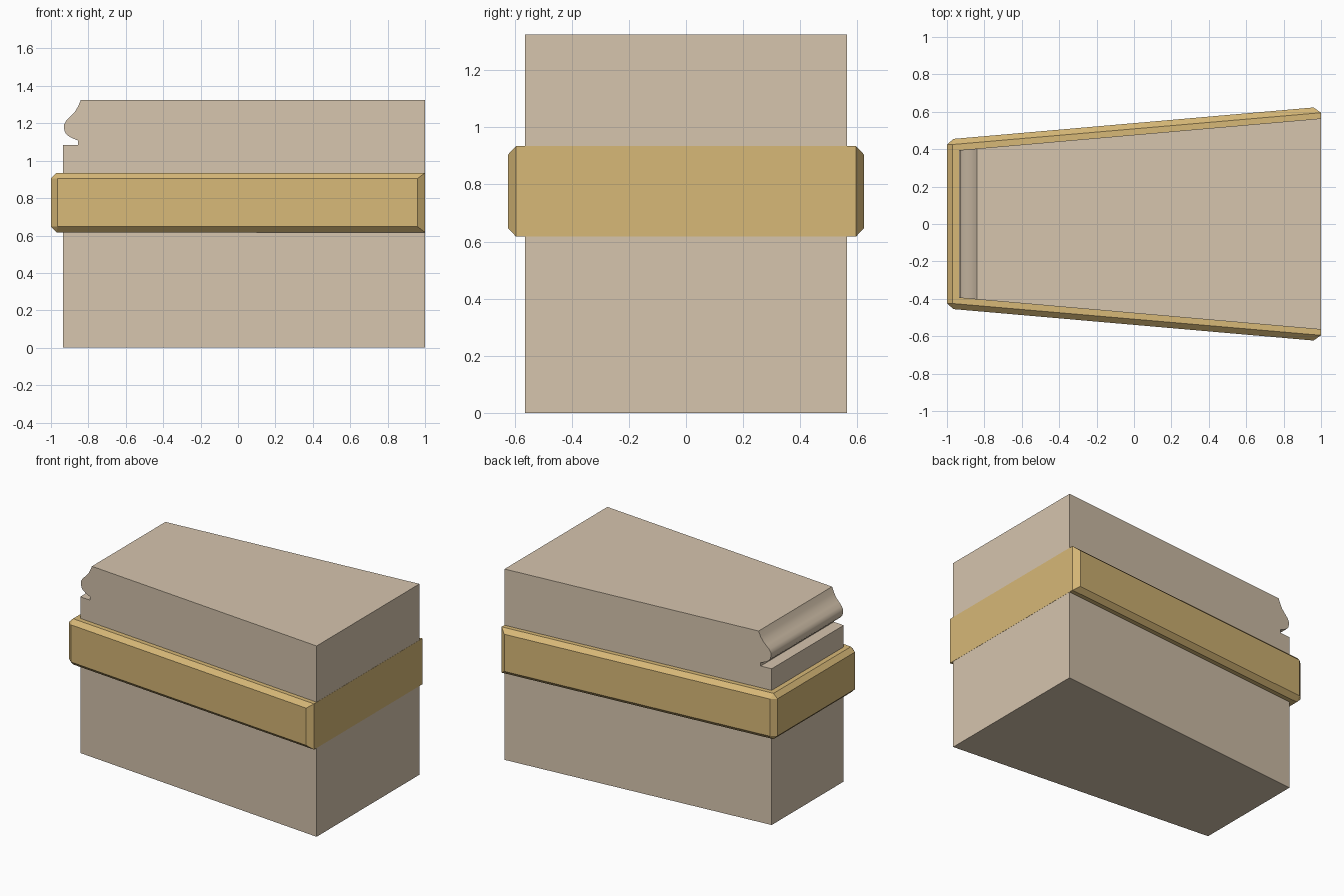
import bpy, bmesh
from math import radians

cube = bpy.data.objects.get("Cube")
if cube:
    bpy.data.objects.remove(cube, do_unlink=True)


def material(name, rgb):
    mat = bpy.data.materials.new(name)
    mat.use_nodes = True
    mat.diffuse_color = (*rgb, 1)
    bsdf = next(n for n in mat.node_tree.nodes if n.type == 'BSDF_PRINCIPLED')
    bsdf.inputs["Base Color"].default_value = (*rgb, 1)
    return mat


def add_object(name, bm, mat):
    bmesh.ops.recalc_face_normals(bm, faces=bm.faces[:])
    mesh = bpy.data.meshes.new(name)
    bm.to_mesh(mesh)
    bm.free()
    mesh.materials.append(mat)
    obj = bpy.data.objects.new(name, mesh)
    bpy.context.collection.objects.link(obj)
    return obj


stone = material("beige stone", (0.67, 0.555, 0.42))
gold = material("golden sandstone", (0.68, 0.48, 0.185))


def half_width(x):
    """Half depth of the tapered block at x."""
    return 0.395 + (x + 0.935) * 0.0876


# Tapered block: a side profile with the moulded lip, spanned front to back
END = 0.999
profile = [(END, 0), (-0.935, 0), (-0.935, 1.085), (-0.855, 1.085), (-0.855, 1.108),
           (-0.89, 1.122), (-0.912, 1.135), (-0.925, 1.152), (-0.931, 1.175),
           (-0.929, 1.195), (-0.918, 1.215), (-0.895, 1.238), (-0.872, 1.262),
           (-0.856, 1.288), (-0.84, 1.325), (END, 1.325)]
bm = bmesh.new()
front, back = [[bm.verts.new((x, s * half_width(x), z)) for x, z in profile] for s in (-1, 1)]
bm.faces.new(front)
bm.faces.new(back)
for i in range(len(profile)):
    j = (i + 1) % len(profile)
    bm.faces.new((front[i], front[j], back[j], back[i]))
block = add_object("tapered_block", bm, stone)
bpy.ops.object.select_all(action='DESELECT')
block.select_set(True)
bpy.context.view_layer.objects.active = block
bpy.ops.object.shade_smooth_by_angle(angle=radians(30))

# Chamfered band: hull of its top and bottom outlines and its wider middle outline
rim = [(-0.97, 0.425), (1, 0.595)]
middle = [(-1, 0.425), (-0.965, 0.455), (0.96, 0.623)]
bm = bmesh.new()
for outline, heights in ((rim, (0.617, 0.935)), (middle, (0.647, 0.905))):
    for x, y in outline:
        for z in heights:
            for side in (-1, 1):
                bm.verts.new((x, side * y, z))
bmesh.ops.convex_hull(bm, input=bm.verts[:])
bmesh.ops.dissolve_limit(bm, angle_limit=radians(4), verts=bm.verts[:], edges=bm.edges[:])
add_object("chamfered_band", bm, gold)
